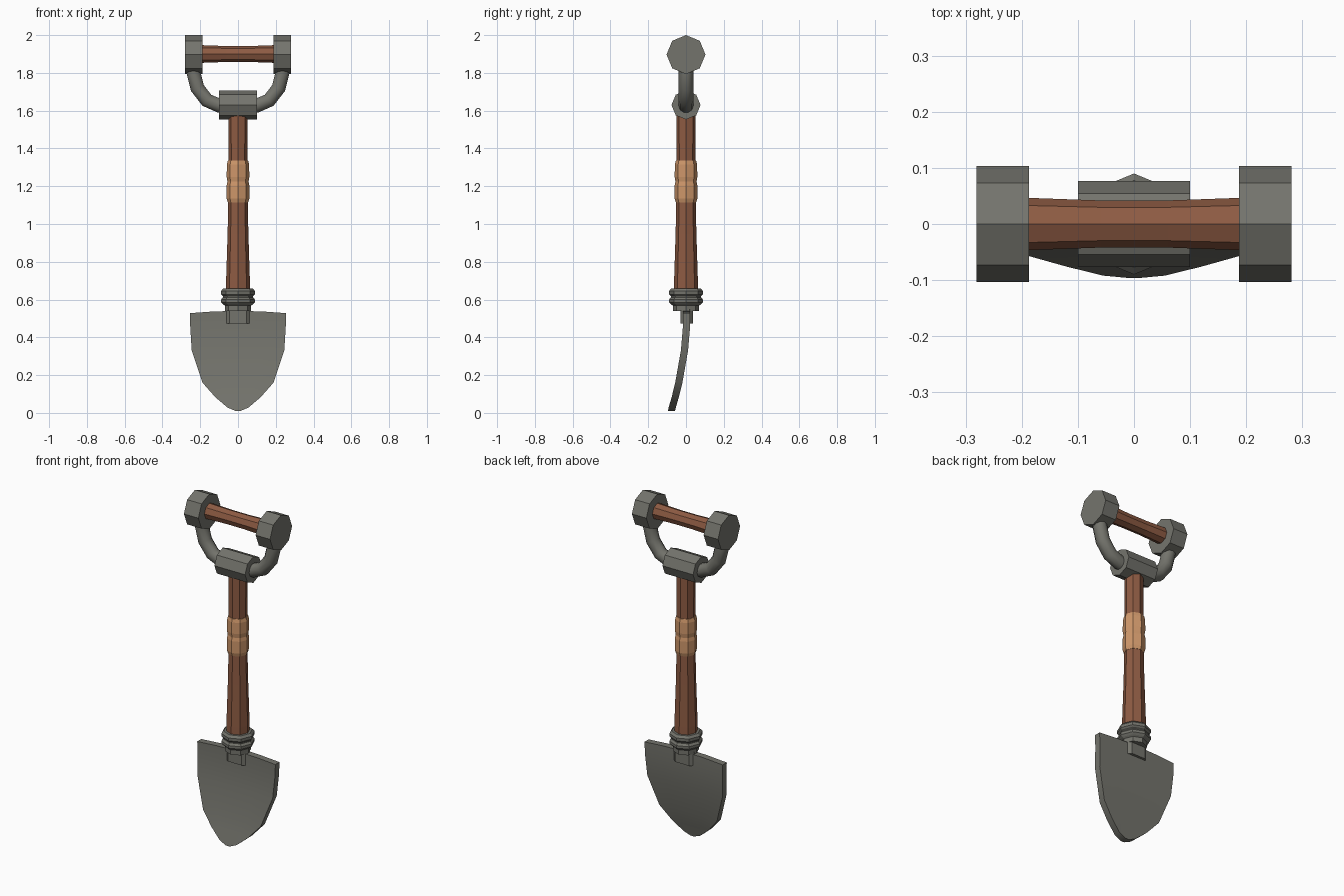
import bpy, bmesh, math
from mathutils import Vector

if "Cube" in bpy.data.objects:
    bpy.data.objects.remove(bpy.data.objects["Cube"])


def material(name, rgb):
    m = bpy.data.materials.new(name)
    m.diffuse_color = (*rgb, 1)
    m.use_nodes = True
    m.node_tree.nodes["Principled BSDF"].inputs["Base Color"].default_value = m.diffuse_color
    return m


METAL = material("grey metal", (0.175, 0.175, 0.152))
WOOD = material("brown wood", (0.27, 0.105, 0.056))
WRAP = material("tan wrap", (0.62, 0.31, 0.145))


def finish(name, bm, mat, smooth=None):
    bmesh.ops.recalc_face_normals(bm, faces=bm.faces)
    me = bpy.data.meshes.new(name)
    bm.to_mesh(me)
    bm.free()
    me.materials.append(mat)
    ob = bpy.data.objects.new(name, me)
    bpy.context.collection.objects.link(ob)
    if smooth:
        bpy.ops.object.select_all(action='DESELECT')
        ob.select_set(True)
        bpy.context.view_layer.objects.active = ob
        bpy.ops.object.shade_smooth_by_angle(angle=math.radians(smooth))
    return ob


def skin(name, rings, mat, smooth=None):
    """Join closed rings of points into a capped solid."""
    bm = bmesh.new()
    vs = [[bm.verts.new(p) for p in r] for r in rings]
    n = len(vs[0])
    for a, b in zip(vs, vs[1:]):
        for i in range(n):
            j = (i + 1) % n
            bm.faces.new((a[i], a[j], b[j], b[i]))
    bm.faces.new(vs[0][::-1])
    bm.faces.new(vs[-1])
    return finish(name, bm, mat, smooth)


def ring(c, u, v, r, n=8):
    c, u, v = Vector(c), Vector(u), Vector(v)
    return [c + r * (math.cos(t) * u + math.sin(t) * v)
            for t in (2 * math.pi * i / n for i in range(n))]


X, Y, Z = (1, 0, 0), (0, 1, 0), (0, 0, 1)


def upright(name, prof, mat):
    return skin(name, [ring((0, 0, z), X, Y, r) for r, z in prof], mat)


def sideways(name, z, prof, mat):
    return skin(name, [ring((x, 0, z), Y, Z, r) for r, x in prof], mat)


# Wooden shaft and its wrap of two bands
upright("shaft", [(0.064, 0.60), (0.063, 0.70), (0.055, 0.95), (0.05, 1.2), (0.051, 1.62)], WOOD)
upright("grip_wrap", [(0.054, 1.115), (0.06, 1.135), (0.06, 1.205), (0.056, 1.225),
                      (0.06, 1.25), (0.059, 1.315), (0.054, 1.335)], WRAP)

# Ferrule with two raised rings and a neck
upright("ferrule", [(0.07, 0.54), (0.07, 0.568), (0.08, 0.575), (0.09, 0.585), (0.09, 0.60),
                    (0.08, 0.612), (0.08, 0.618), (0.09, 0.628), (0.09, 0.645),
                    (0.078, 0.658)], METAL)

# Tang gripping the blade
outline = [(0.066, 0.018), (0.045, 0.037), (-0.045, 0.037), (-0.066, 0.018),
           (-0.066, -0.012), (-0.045, -0.03), (0.045, -0.03), (0.066, -0.012)]
skin("tang", [[(x, y, z) for x, y in outline] for z in (0.472, 0.55)], METAL)

# Blade: rows of (half width, height, depth), curving forward to the tip
rows = [(0.255, 0.54, 0.003), (0.253, 0.46, 0.003), (0.245, 0.33, -0.008),
        (0.188, 0.16, -0.038), (0.12, 0.083, -0.057), (0.055, 0.028, -0.073), (0.012, 0.01, -0.077)]
bm = bmesh.new()
COLS = (-1, -0.5, 0, 0.5, 1)
grid = {}
for side in (-1, 1):
    for i, (w, z, y) in enumerate(rows):
        for k, c in enumerate(COLS):
            drop = 0.012 * c * c if i == 0 else 0
            grid[side, i, k] = bm.verts.new((w * c, y + side * 0.019, z - drop))
    for i in range(len(rows) - 1):
        for k in range(4):
            bm.faces.new([grid[side, i + a, k + b] for a, b in ((0, 0), (0, 1), (1, 1), (1, 0))])
rim = [e for e in bm.edges if e.is_boundary]
bmesh.ops.bridge_loops(bm, edges=rim)
finish("blade", bm, METAL, 40)

# Handle: collar, crossbar, end caps and curved arms
sideways("collar", 1.63, [(0.077, -0.1), (0.077, 0.1)], METAL)
sideways("crossbar", 1.9, [(0.047, -0.2), (0.042, -0.06), (0.042, 0.06), (0.047, 0.2)], WOOD)
path = [(0.05, 1.625), (0.10, 1.627), (0.165, 1.655), (0.215, 1.72), (0.235, 1.80), (0.237, 1.86)]
for s, label in ((-1, "left"), (1, "right")):
    sideways(label + "_cap", 1.897, [(0.103, s * 0.187), (0.103, s * 0.281)], METAL)
    rings = []
    for i, (x, z) in enumerate(path):
        a, b = path[max(i - 1, 0)], path[min(i + 1, len(path) - 1)]
        d = Vector((b[0] - a[0], 0, b[1] - a[1])).normalized()
        rings.append(ring((s * x, 0, z), Y, (-s * d.z, 0, d.x), 0.039, 10))
    skin(label + "_arm", rings, METAL, 50)
